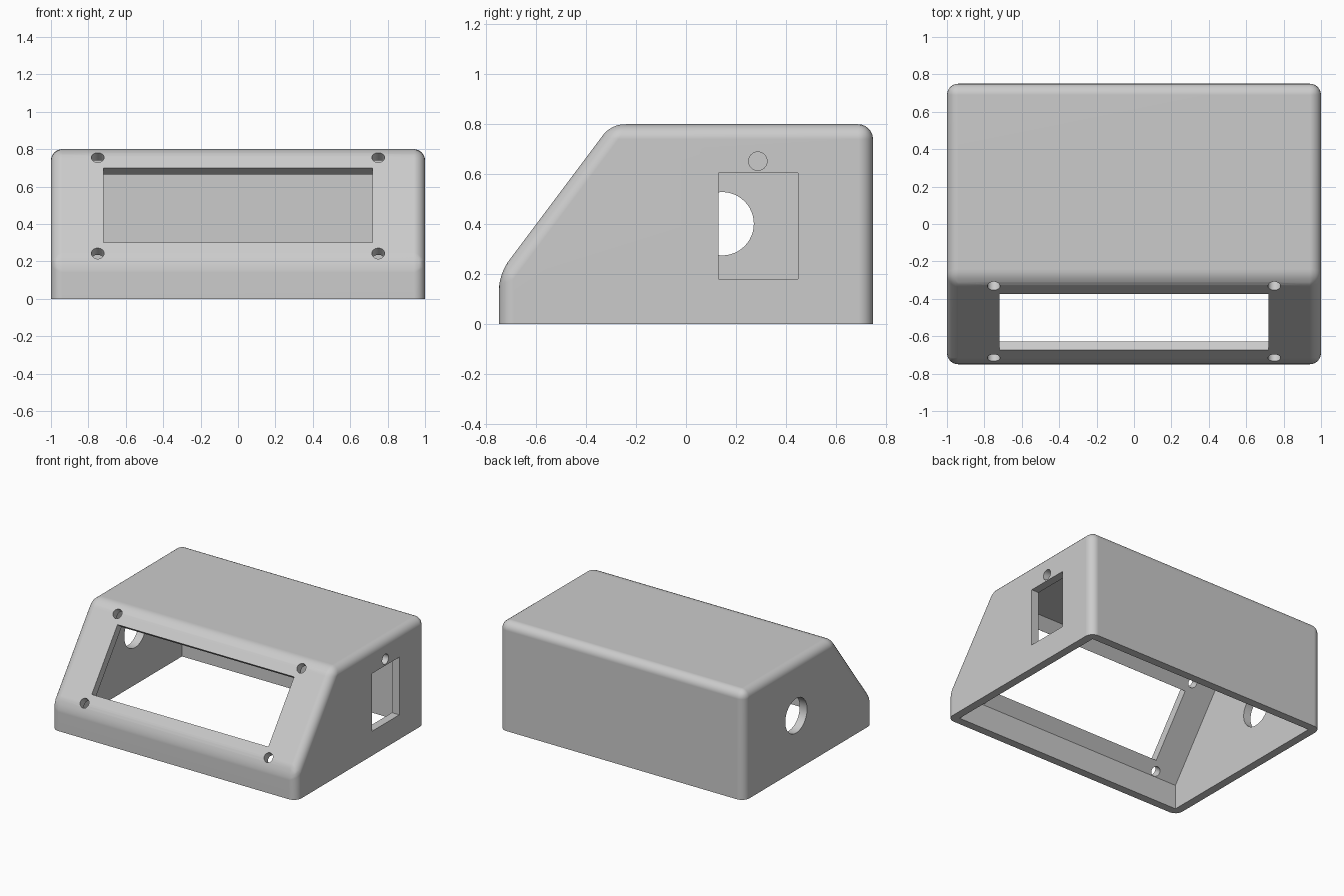
import bpy, bmesh, math
from mathutils import Matrix, Vector

cube = bpy.data.objects.get("Cube")
if cube:
    bpy.data.objects.remove(cube, do_unlink=True)

WALL, FILLET = 0.06, 0.06
TILT = math.atan2(0.8, 0.6)
PANEL = Matrix.Translation((0, -0.525, 0.5)) @ Matrix.Rotation(TILT, 4, 'X')

grey = bpy.data.materials.new("light grey plastic")
grey.use_nodes = True
color = (0.6, 0.6, 0.6, 1)
grey.diffuse_color = color
grey.node_tree.nodes["Principled BSDF"].inputs["Base Color"].default_value = color


def make_object(name, bm):
    bmesh.ops.recalc_face_normals(bm, faces=bm.faces)
    mesh = bpy.data.meshes.new(name)
    bm.to_mesh(mesh)
    bm.free()
    mesh.materials.append(grey)
    ob = bpy.data.objects.new(name, mesh)
    bpy.context.collection.objects.link(ob)
    return ob


def prism(profile, half_width):
    """Extrude a side profile of (y, z) points across x."""
    bm = bmesh.new()
    face = bm.faces.new([bm.verts.new((-half_width, y, z)) for y, z in profile])
    new = bmesh.ops.extrude_face_region(bm, geom=[face])["geom"]
    bmesh.ops.translate(bm, vec=(2 * half_width, 0, 0),
                        verts=[v for v in new if isinstance(v, bmesh.types.BMVert)])
    return bm


cutters = []


def box_cutter(name, size, matrix):
    bm = bmesh.new()
    bmesh.ops.create_cube(bm, size=1, matrix=matrix @ Matrix.Diagonal((*size, 1)))
    cutters.append(make_object(name, bm))


def round_cutter(name, radius, matrix, sides=32):
    bm = bmesh.new()
    bmesh.ops.create_cone(bm, cap_ends=True, segments=sides, radius1=radius,
                          radius2=radius, depth=0.2, matrix=matrix)
    cutters.append(make_object(name, bm))


# Outer body, every edge filleted except around the open bottom
bm = prism([(-0.75, 0), (-0.75, 0.2), (-0.3, 0.8), (0.75, 0.8), (0.75, 0)], 1)
bmesh.ops.recalc_face_normals(bm, faces=bm.faces)
edges = [e for e in bm.edges if max(v.co.z for v in e.verts) > 0.01]
bmesh.ops.bevel(bm, geom=edges, offset=FILLET, offset_type='OFFSET',
                segments=6, profile=0.5, affect='EDGES', clamp_overlap=True)
body = make_object("enclosure_shell", bm)

# Cavity with sharp inner corners
cutters.append(make_object("cavity_cutter", prism(
    [(-0.75 + WALL, -0.1), (-0.75 + WALL, 0.18), (-0.27, 0.8 - WALL),
     (0.75 - WALL, 0.8 - WALL), (0.75 - WALL, -0.1)], 1 - WALL)))

# Display window and four screw holes in the sloping panel
box_cutter("window_cutter", (1.44, 0.5, 0.2), PANEL)
for x in (-0.75, 0.75):
    for s in (-0.32, 0.32):
        round_cutter("screw_hole_cutter", 0.034, PANEL @ Matrix.Translation((x, s, 0)))

# Socket opening and small hole on the left, large cable hole on the right
ACROSS = Matrix.Rotation(math.pi / 2, 4, 'Y')
box_cutter("socket_cutter", (0.2, 0.32, 0.425), Matrix.Translation((1, 0.29, 0.3925)))
round_cutter("small_hole_cutter", 0.037, Matrix.Translation((1, 0.288, 0.652)) @ ACROSS)
round_cutter("cable_hole_cutter", 0.127, Matrix.Translation((-1, 0.145, 0.401)) @ ACROSS, 48)

# Cut the openings and discard the cutters
for cutter in cutters:
    mod = body.modifiers.new(cutter.name, 'BOOLEAN')
    mod.operation, mod.solver, mod.object = 'DIFFERENCE', 'EXACT', cutter
bpy.context.view_layer.update()
cut_mesh = bpy.data.meshes.new_from_object(
    body.evaluated_get(bpy.context.evaluated_depsgraph_get()))
body.modifiers.clear()
body.data = cut_mesh
cut_mesh.materials.clear()
cut_mesh.materials.append(grey)
for poly in cut_mesh.polygons:
    poly.material_index = 0
for cutter in cutters:
    bpy.data.objects.remove(cutter, do_unlink=True)

# Smooth fillets and hole walls, flat panels
bpy.ops.object.select_all(action='DESELECT')
body.select_set(True)
bpy.context.view_layer.objects.active = body
bpy.ops.object.shade_smooth_by_angle(angle=math.radians(30))
normals = body.modifiers.new("flat_panels", 'WEIGHTED_NORMAL')
normals.keep_sharp = True
